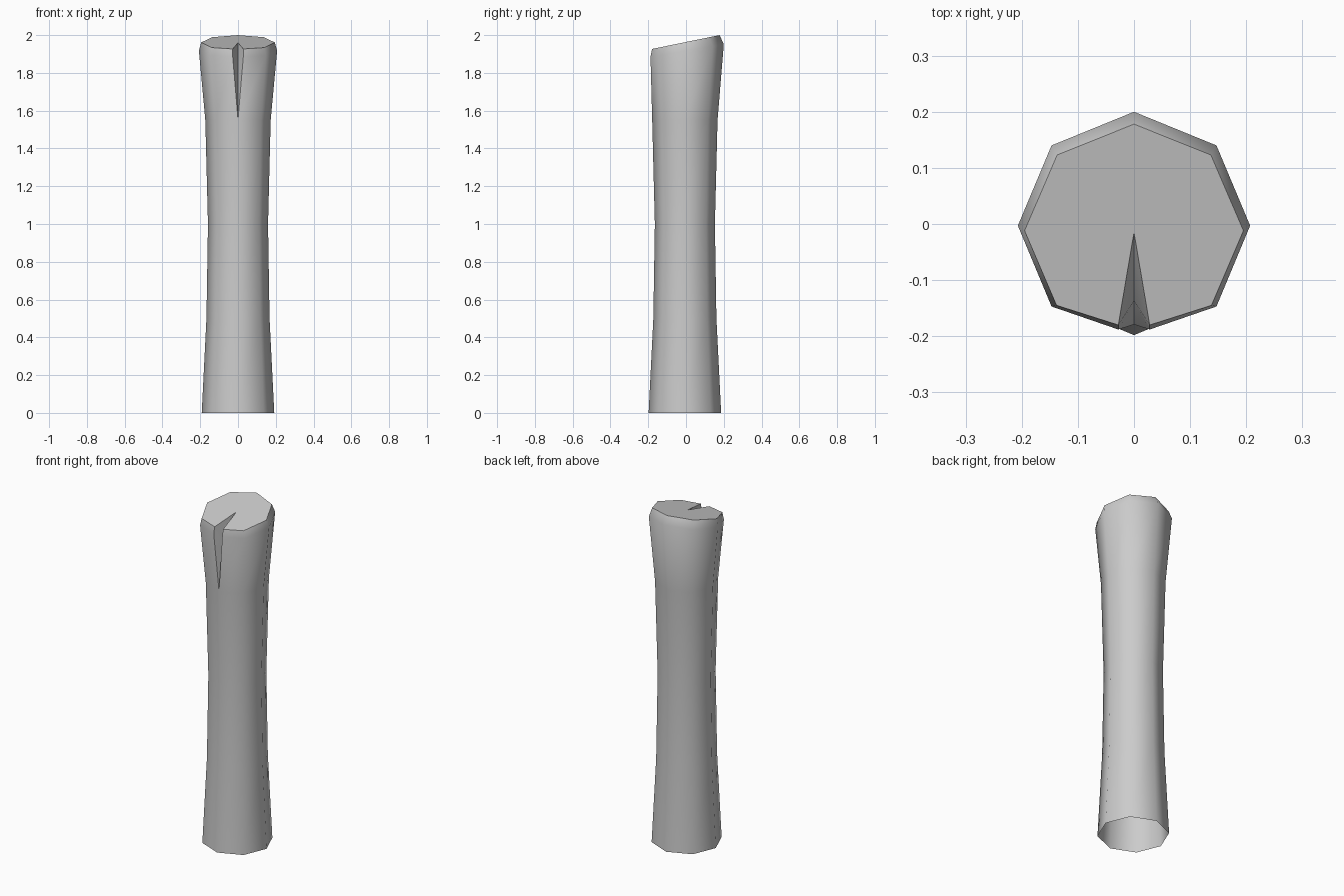
import bpy, bmesh
from math import sin, cos, pi, radians

if "Cube" in bpy.data.objects:
    bpy.data.objects.remove(bpy.data.objects["Cube"])

bm = bmesh.new()
CY = -0.006


def ring(r, z):
    # eight corners, starting at the front one
    return [bm.verts.new((r * sin(i * pi / 4), CY - r * cos(i * pi / 4), z)) for i in range(8)]


# waisted shaft, open underneath
rings = [ring(r, z) for r, z in ((0.192, 0), (0.167, 0.5), (0.159, 1.0), (0.173, 1.55))]
for a, b in zip(rings, rings[1:]):
    for i in range(8):
        j = (i + 1) % 8
        bm.faces.new((a[i], a[j], b[j], b[i]))


def rim(half, z0, slope):
    # mirrored outline from the right crack lip round the back to the left lip
    pts = half + [(-x, y) for x, y in reversed(half) if x > 0]
    return [bm.verts.new((x, y, z0 + slope * y)) for x, y in pts]


# slanted top: outer rim, inner rim, cap
outer = rim([(0.028, -0.188), (0.147, -0.147), (0.207, -0.003), (0.147, 0.14), (0, 0.2)], 1.917, 0.17)
inner = rim([(0.028, -0.18), (0.138, -0.145), (0.195, -0.012), (0.137, 0.123), (0, 0.178)], 1.9635, 0.205)
neck = rings[-1] + [rings[-1][0]]
for i in range(8):
    bm.faces.new((neck[i], neck[i + 1], outer[i + 1], outer[i]))
    bm.faces.new((outer[i], outer[i + 1], inner[i + 1], inner[i]))
tip = bm.verts.new((0, -0.015, 1.96))
bm.faces.new(inner + [tip])

# split in the front of the top
deep = bm.verts.new((0, -0.137, 1.84))
for k in (0, -1):
    bm.faces.new((neck[0], outer[k], deep))
    bm.faces.new((outer[k], inner[k], deep))
    bm.faces.new((inner[k], tip, deep))

bmesh.ops.recalc_face_normals(bm, faces=bm.faces)
mesh = bpy.data.meshes.new("post")
bm.to_mesh(mesh)
bm.free()
post = bpy.data.objects.new("post", mesh)
bpy.context.collection.objects.link(post)
bpy.context.view_layer.objects.active = post
post.select_set(True)
bpy.ops.object.shade_smooth_by_angle(angle=radians(50))
